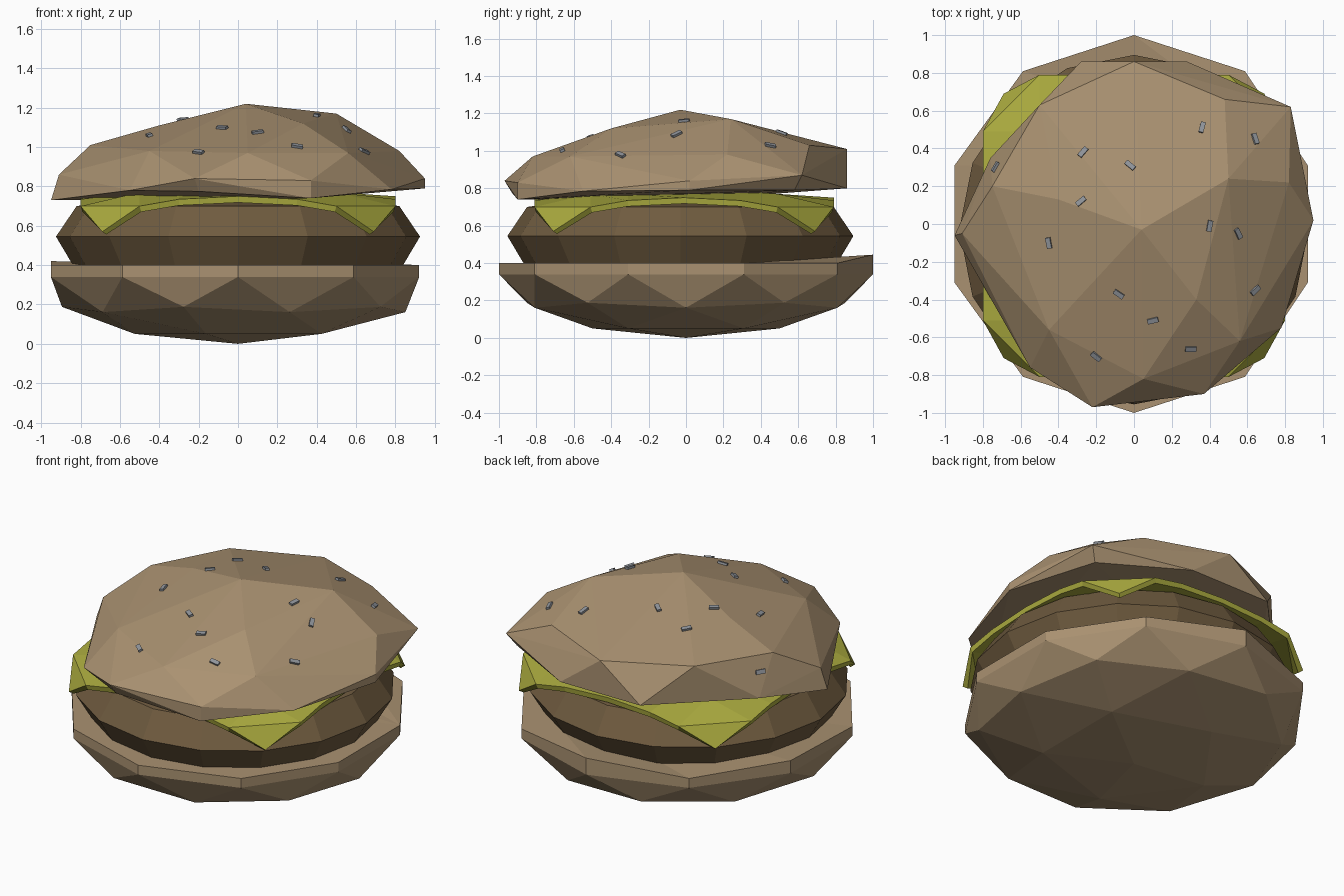
import bpy, bmesh, math
from mathutils import Vector, Matrix
from mathutils.bvhtree import BVHTree

if "Cube" in bpy.data.objects:
    bpy.data.objects.remove(bpy.data.objects["Cube"])


def material(name, rgb):
    m = bpy.data.materials.new(name)
    m.diffuse_color = (*rgb, 1)
    m.use_nodes = True
    m.node_tree.nodes["Principled BSDF"].inputs["Base Color"].default_value = m.diffuse_color
    return m


def finish(bm, name, mat=None):
    bmesh.ops.recalc_face_normals(bm, faces=bm.faces)
    me = bpy.data.meshes.new(name)
    bm.to_mesh(me)
    bm.free()
    ob = bpy.data.objects.new(name, me)
    bpy.context.collection.objects.link(ob)
    if mat:
        me.materials.append(mat)
    return ob


bread = material("bread", (0.40, 0.285, 0.165))
meat = material("meat", (0.16, 0.105, 0.05))
yellow = material("cheese", (0.41, 0.41, 0.05))
seed_grey = material("seed", (0.28, 0.30, 0.33))

# Bottom bun: lower half of an icosphere with a short upright rim
bm = bmesh.new()
bmesh.ops.create_icosphere(bm, subdivisions=2, radius=1)
bmesh.ops.delete(bm, geom=[v for v in bm.verts if v.co.z > 0.01], context='VERTS')
for v in bm.verts:
    v.co.z = 0.34 * (v.co.z + 1)
    if v.co.x > 0.9:
        v.co.x -= 0.03
rim = [e for e in bm.edges if e.is_boundary]
new = bmesh.ops.extrude_edge_only(bm, edges=rim)["geom"]
for v in new:
    if isinstance(v, bmesh.types.BMVert):
        v.co.z = 0.40
        if v.co.y > 0.9:
            v.co.z = 0.445
        elif v.co.x < -0.9 and v.co.y > 0:
            v.co.z = 0.42
top_edges = [e for e in bm.edges if e.is_boundary]
bmesh.ops.triangle_fill(bm, edges=top_edges, use_beauty=True)
finish(bm, "bottom_bun", bread)

# Patty: sixteen-sided disc with a wide waist
bm = bmesh.new()
for r, z in ((0.83, 0.385), (0.925, 0.545), (0.82, 0.70), (0.5, 0.745)):
    for i in range(16):
        a = math.radians(22.5 * i)
        bm.verts.new((r * math.cos(a), r * math.sin(a) - 0.03, z))
bmesh.ops.convex_hull(bm, input=bm.verts)
finish(bm, "patty", meat)

# Cheese: square slice draped over the patty, corners folded down
bm = bmesh.new()
steps = (-0.80, -0.50, -0.3, 0, 0.3, 0.50, 0.80)
drop = {0: 0.75, 0.3: 0.735, 0.50: 0.70}
grid = []
for y in steps:
    row = []
    for x in steps:
        on_x, on_y = abs(x) > 0.75, abs(y) > 0.75
        if on_x and on_y:
            co = (math.copysign(0.69, x), math.copysign(0.70, y), 0.57)
        elif on_x or on_y:
            co = (x, y, drop[abs(y) if on_x else abs(x)])
        else:
            co = (x, y, 0.785 if max(abs(x), abs(y)) < 0.4 else 0.77)
        row.append(bm.verts.new((co[0], co[1] - 0.01, co[2])))
    grid.append(row)
for j in range(6):
    for i in range(6):
        a, b, c, d = grid[j][i], grid[j][i + 1], grid[j + 1][i + 1], grid[j + 1][i]
        # split corner cells along the fold line
        if (i, j) in ((0, 0), (5, 5)):
            bm.faces.new((a, b, d))
            bm.faces.new((b, c, d))
        elif (i, j) in ((5, 0), (0, 5)):
            bm.faces.new((a, b, c))
            bm.faces.new((a, c, d))
        else:
            bm.faces.new((a, b, c, d))
cheese = finish(bm, "cheese", yellow)
sol = cheese.modifiers.new("thickness", 'SOLIDIFY')
sol.thickness = 0.032
sol.offset = -1

# Top bun: lopsided faceted dome wrapped around a few key points
lower = [(-.95, -.06, .73), (-.55, -.76, .78), (-.2, -.93, .775), (.37, -.9, .74), (.78, -.55, .785),
         (.95, .02, .79), (.78, .58, .79), (.28, .86, .80), (-.28, .86, .80), (-.76, .35, .78)]
middle = [(-.91, -.05, .86), (-.22, -.97, .84), (.37, -.9, .83), (.95, .02, .84),
          (.83, .62, .87), (0, .86, 1.01), (-.50, .63, 1.02), (-.75, .2, 1.01)]
crown = [(.04, -.03, 1.22), (.5, .24, 1.17), (-.4, .13, 1.11), (.82, .22, .98), (.48, .66, 1.03),
         (.56, -.62, .97), (.05, -.82, .97), (-.45, -.56, .98), (.33, -.4, 1.12)]
bm = bmesh.new()
for p in lower + middle + crown:
    bm.verts.new(p)
bmesh.ops.convex_hull(bm, input=bm.verts)
bmesh.ops.delete(bm, geom=[v for v in bm.verts if not v.link_faces], context='VERTS')
bmesh.ops.recalc_face_normals(bm, faces=bm.faces)
surface = BVHTree.FromBMesh(bm)
finish(bm, "top_bun", bread)

# Seeds: little blocks lying on the crown, (x, y, heading)
seeds = [(-.73, .30, 60), (-.27, .38, 50), (-.02, .31, -40), (.36, .51, 75), (.64, .45, -75),
         (-.28, .12, 40), (-.45, -.10, -80), (.40, -.01, 80), (.55, -.05, -60),
         (-.08, -.37, -35), (.64, -.35, 40), (.10, -.51, 15), (-.20, -.70, -40), (.30, -.66, 0)]
bm = bmesh.new()
for x, y, heading in seeds:
    hit, normal, _, _ = surface.ray_cast(Vector((x, y, 3)), Vector((0, 0, -1)))
    if hit is None:
        continue
    tilt = Vector((0, 0, 1)).rotation_difference(normal).to_matrix().to_4x4()
    place = Matrix.Translation(hit) @ tilt @ Matrix.Rotation(math.radians(heading), 4, 'Z')
    bmesh.ops.create_cube(bm, size=1, matrix=place @ Matrix.Diagonal((0.058, 0.026, 0.026, 1)))
finish(bm, "seeds", seed_grey)
